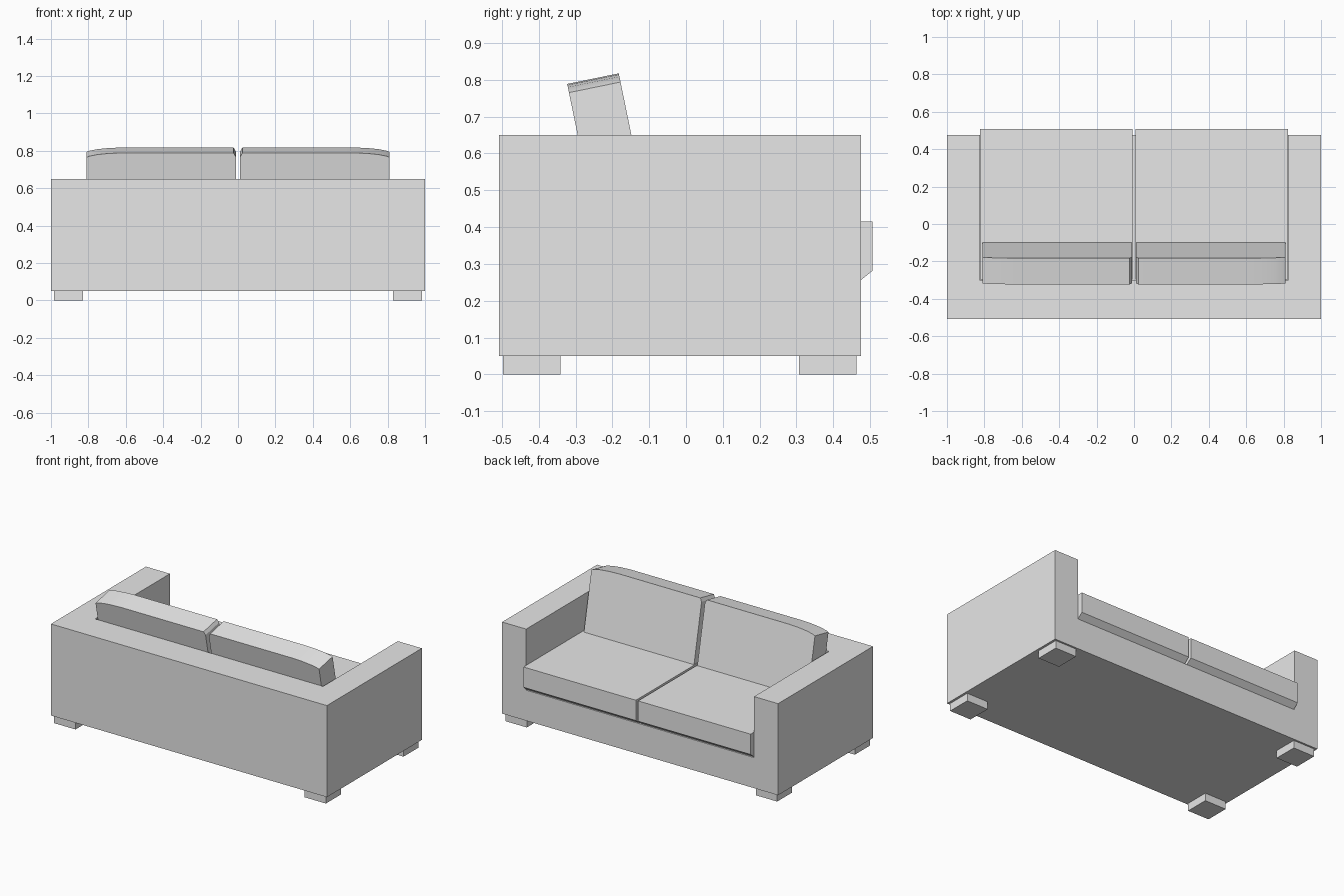
import bpy, bmesh, math
from mathutils import Matrix, Vector

cube = bpy.data.objects.get("Cube")
if cube:
    bpy.data.objects.remove(cube, do_unlink=True)

GREY = (0.8, 0.8, 0.8, 1)
fabric = bpy.data.materials.new("light_grey")
fabric.use_nodes = True
fabric.diffuse_color = GREY
fabric.node_tree.nodes["Principled BSDF"].inputs["Base Color"].default_value = GREY


def finish(name, bm):
    bmesh.ops.recalc_face_normals(bm, faces=bm.faces)
    mesh = bpy.data.meshes.new(name)
    bm.to_mesh(mesh)
    bm.free()
    mesh.materials.append(fabric)
    obj = bpy.data.objects.new(name, mesh)
    bpy.context.collection.objects.link(obj)
    return obj


def prism(name, points, offset, matrix=Matrix()):
    """Extrude a flat outline along an offset, then place it."""
    bm = bmesh.new()
    face = bm.faces.new([bm.verts.new(p) for p in points])
    made = bmesh.ops.extrude_face_region(bm, geom=[face])["geom"]
    verts = [g for g in made if isinstance(g, bmesh.types.BMVert)]
    bmesh.ops.translate(bm, verts=verts, vec=Vector(offset))
    bmesh.ops.transform(bm, matrix=matrix, verts=bm.verts)
    return finish(name, bm)


def box(name, x, y, z):
    outline = [(x[0], y[0], z[0]), (x[1], y[0], z[0]),
               (x[1], y[1], z[0]), (x[0], y[1], z[0])]
    return prism(name, outline, (0, 0, z[1] - z[0]))


# Frame: one block with the seat well cut out
frame = box("frame", (-1, 1), (-0.508, 0.475), (0.05, 0.65))
well = box("seat_well_cutter", (-0.826, 0.826), (-0.3, 0.7), (0.25, 0.9))
well.hide_render = True
cut = frame.modifiers.new("seat_well", "BOOLEAN")
cut.operation = "DIFFERENCE"
cut.solver = "EXACT"
cut.object = well
bpy.context.view_layer.objects.active = frame
bpy.ops.object.modifier_apply(modifier=cut.name)
bpy.data.objects.remove(well, do_unlink=True)

# Outlines: seat cushion from the side (y, z), back cushion face on (x, height)
SEAT = [(-0.298, 0.252), (0.47, 0.252), (0.507, 0.282), (0.507, 0.415), (-0.298, 0.415)]
BACK = [(0.012, 0), (0.012, 0.39), (0.024, 0.411), (0.62, 0.411), (0.69, 0.408),
        (0.75, 0.402), (0.795, 0.393), (0.81, 0.387), (0.81, 0)]
lean = Matrix.Translation((0, -0.1, 0.415)) @ Matrix.Rotation(math.radians(11.6), 4, "X")

for side, label in ((1, "left"), (-1, "right")):
    prism(f"{label}_seat_cushion", [(side * 0.008, y, z) for y, z in SEAT],
          (side * 0.815, 0, 0))

    back = prism(f"{label}_back_cushion", [(side * x, 0, h) for x, h in BACK],
                 (0, -0.143, 0), lean)
    bpy.ops.object.select_all(action="DESELECT")
    back.select_set(True)
    bpy.context.view_layer.objects.active = back
    bpy.ops.object.shade_smooth_by_angle(angle=math.radians(25))

    # Feet
    x = sorted((side * 0.83, side * 0.985))
    for end, y in (("front", (0.307, 0.463)), ("rear", (-0.497, -0.341))):
        box(f"{label}_{end}_foot", x, y, (0, 0.05))
